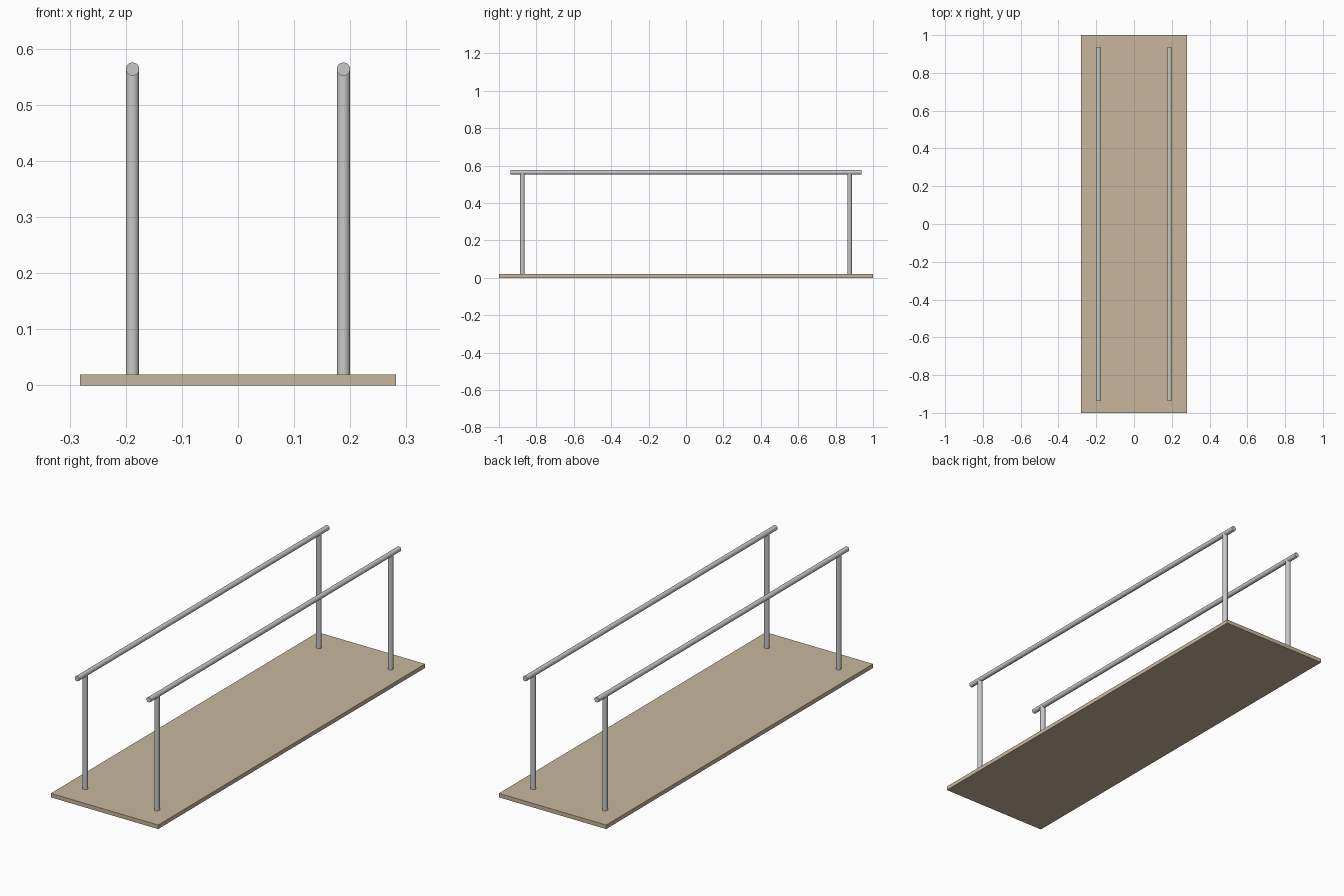
import bpy
import math

cube = bpy.data.objects.get("Cube")
if cube:
    bpy.data.objects.remove(cube, do_unlink=True)


def make_material(name, rgb):
    mat = bpy.data.materials.new(name)
    mat.use_nodes = True
    color = (*rgb, 1.0)
    mat.diffuse_color = color
    mat.node_tree.nodes["Principled BSDF"].inputs["Base Color"].default_value = color
    return mat


wood = make_material("tan board", (0.58, 0.47, 0.34))
metal = make_material("grey metal", (0.58, 0.58, 0.58))

BOARD_W, BOARD_L, BOARD_H = 0.5625, 2.0, 0.019
RADIUS = 0.0118
RAIL_X, RAIL_Z, RAIL_LENGTH = 0.188, 0.5635, 1.875
POST_Y = 0.875


def tube(name, location, length, rotation=(0, 0, 0)):
    bpy.ops.mesh.primitive_cylinder_add(vertices=32, radius=RADIUS, depth=length,
                                        location=location, rotation=rotation)
    obj = bpy.context.object
    obj.name = name
    obj.data.materials.append(metal)
    bpy.ops.object.shade_smooth_by_angle(angle=math.radians(40))


# Flat floor board
bpy.ops.mesh.primitive_cube_add(size=1, location=(0, 0, BOARD_H / 2))
board = bpy.context.object
board.name = "floor_board"
board.scale = (BOARD_W, BOARD_L, BOARD_H)
bpy.ops.object.transform_apply(location=False, rotation=False, scale=True)
board.data.materials.append(wood)

# Handrails, each on two posts that run from the board into the rail
for side, sx in (("left", 1), ("right", -1)):
    x = sx * RAIL_X
    tube(f"{side}_handrail", (x, 0, RAIL_Z), RAIL_LENGTH, (math.pi / 2, 0, 0))
    for end, sy in (("front", -1), ("back", 1)):
        tube(f"{side}_{end}_post", (x, sy * POST_Y, (RAIL_Z + BOARD_H) / 2),
             RAIL_Z - BOARD_H)
